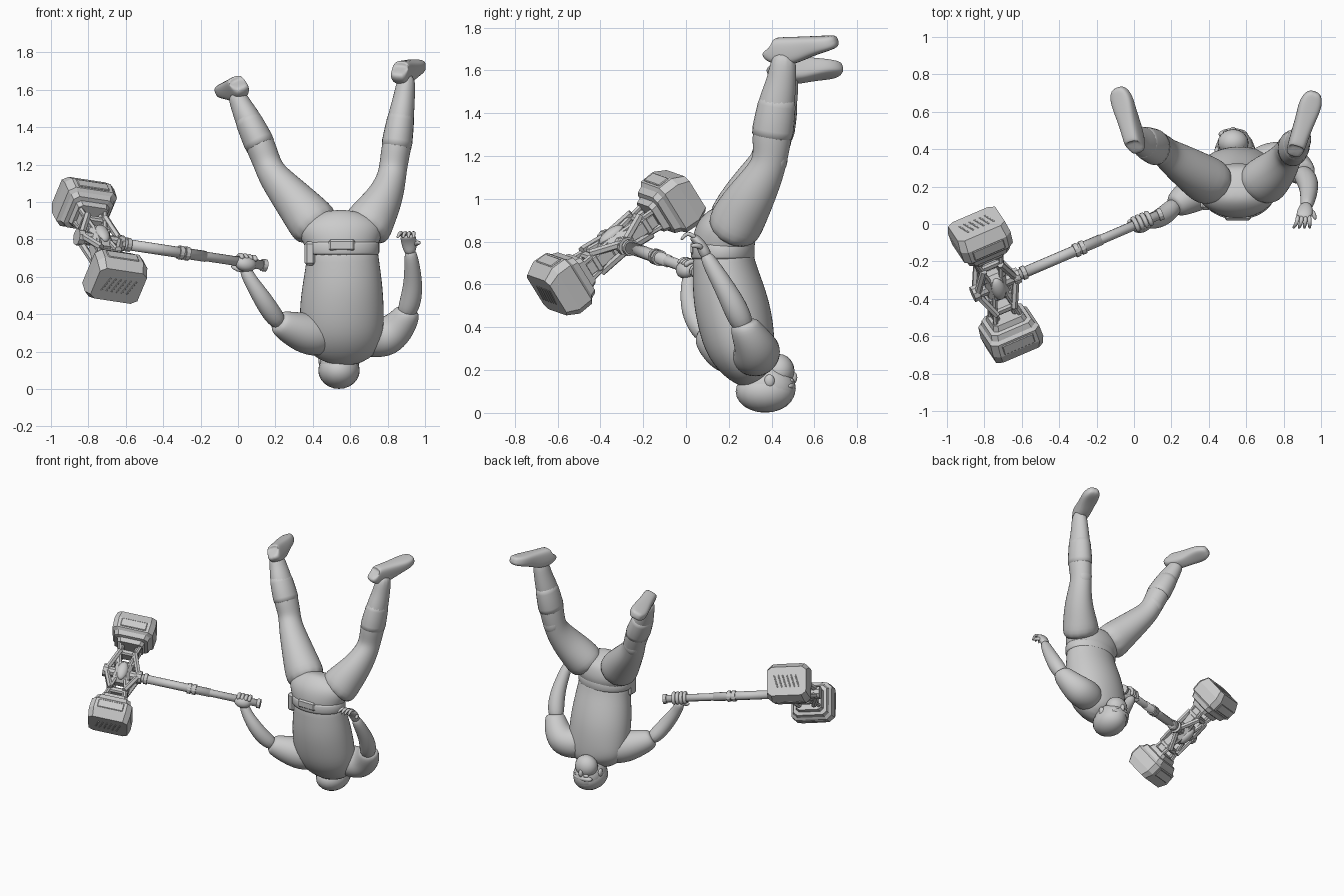
import bpy, bmesh, math
from mathutils import Vector, Matrix

old = bpy.data.objects.get("Cube")
if old:
    bpy.data.objects.remove(old, do_unlink=True)

grey = bpy.data.materials.new("plain grey")
grey.use_nodes = True
colour = (0.6, 0.6, 0.6, 1)
grey.diffuse_color = colour
grey.node_tree.nodes["Principled BSDF"].inputs["Base Color"].default_value = colour

X, Y, Z = Vector((1, 0, 0)), Vector((0, 1, 0)), Vector((0, 0, 1))


def finish(name, bm, smooth=True, matrix=None, subdivide=0, bevel=0):
    bmesh.ops.recalc_face_normals(bm, faces=bm.faces)
    mesh = bpy.data.meshes.new(name)
    for face in bm.faces:
        face.smooth = smooth
    bm.to_mesh(mesh)
    bm.free()
    mesh.materials.append(grey)
    obj = bpy.data.objects.new(name, mesh)
    bpy.context.collection.objects.link(obj)
    if matrix:
        obj.matrix_world = matrix
    if subdivide:
        mod = obj.modifiers.new("round", "SUBSURF")
        mod.levels = mod.render_levels = subdivide
    if bevel:
        mod = obj.modifiers.new("chamfer", "BEVEL")
        mod.width, mod.segments = bevel, 1
    return obj


def loft(name, rows, ref=X, sides=12, subdivide=2, power=1.0, smooth=True, matrix=None):
    """Skin elliptical rings; each row is x, y, z, radius along ref, other radius."""
    bm = bmesh.new()
    centres = [Vector(r[:3]) for r in rows]
    rings = []
    for i, row in enumerate(rows):
        tangent = (centres[min(i + 1, len(rows) - 1)] - centres[max(i - 1, 0)]).normalized()
        u = (ref - tangent * ref.dot(tangent)).normalized()
        v = tangent.cross(u)
        ring = []
        for k in range(sides):
            angle = math.tau * (k + 0.5) / sides
            c, s = math.cos(angle), math.sin(angle)
            c, s = math.copysign(abs(c) ** power, c), math.copysign(abs(s) ** power, s)
            ring.append(bm.verts.new(centres[i] + u * c * row[3] + v * s * row[-1]))
        rings.append(ring)
    for a, b in zip(rings, rings[1:]):
        for k in range(sides):
            j = (k + 1) % sides
            bm.faces.new((a[k], a[j], b[j], b[k]))
    bm.faces.new(rings[0][::-1])
    bm.faces.new(rings[-1])
    return finish(name, bm, smooth, matrix, subdivide)


def rod(name, a, b, radius, sides=8, matrix=None, smooth=False):
    ref = X if abs((Vector(b) - Vector(a)).normalized().x) < 0.8 else Z
    return loft(name, [(*a, radius), (*b, radius)], ref, sides, 0, 1, smooth, matrix)


def ball(name, centre, radii, matrix=None):
    bm = bmesh.new()
    bmesh.ops.create_uvsphere(bm, u_segments=20, v_segments=12, radius=1)
    bmesh.ops.scale(bm, vec=radii, verts=bm.verts)
    bmesh.ops.translate(bm, vec=centre, verts=bm.verts)
    return finish(name, bm, True, matrix)


def box(name, centre, size, matrix=None, bevel=0.01):
    bm = bmesh.new()
    bmesh.ops.create_cube(bm, size=1)
    bmesh.ops.scale(bm, vec=size, verts=bm.verts)
    bmesh.ops.translate(bm, vec=centre, verts=bm.verts)
    return finish(name, bm, False, matrix, 0, bevel)


# Torso, pelvis and jacket hem
loft("torso", [(.54, .35, .16, .1, .08), (.55, .31, .21, .21, .13), (.555, .255, .31, .235, .175),
               (.555, .225, .45, .235, .185), (.56, .195, .58, .22, .175), (.56, .175, .70, .2, .15),
               (.555, .17, .79, .195, .145)])
loft("pelvis", [(.555, .17, .72, .19, .14), (.555, .17, .77, .205, .15), (.55, .185, .84, .24, .155),
                (.55, .205, .9, .21, .125), (.55, .22, .945, .09, .08)])
loft("jacket_hem", [(.555, .172, z, .203, .15) for z in (.715, .72, .785, .79)], sides=24, subdivide=1)
box("side_pouch", (.385, .12, .725), (.06, .09, .13), bevel=.015)
box("back_pouch", (.555, .03, .77), (.14, .02, .06))

# Head hangs below the shoulders, facing the back
loft("neck", [(.55, .29, .28, .09), (.545, .33, .2, .085), (.54, .37, .12, .075)])
ball("skull", (.54, .375, .115), (.106, .138, .113))
ball("hair_cap", (.54, .37, .1), (.111, .138, .099))
ball("jaw", (.53, .435, .195), (.082, .072, .08))
ball("nose", (.53, .502, .165), (.016, .018, .028))
ball("brow", (.53, .48, .125), (.078, .032, .022))
for side in (-1, 1):
    ball("ear", (.54 + side * .096, .39, .15), (.014, .024, .03))
    ball("eye", (.53 + side * .034, .49, .15), (.02, .014, .012))

# Legs share thicknesses along their length
leg_radii = [(.155, .135), (.13, .133), (.102, .115), (.082, .092), (.077, .083),
             (.083, .097), (.078, .092), (.071, .086), (.058, .068), (.05, .06)]
leg_paths = {
    "left": [(.66, .2, .82), (.72, .25, .92), (.785, .31, 1.02), (.82, .37, 1.12), (.83, .395, 1.19),
             (.845, .4, 1.28), (.86, .41, 1.38), (.875, .43, 1.48), (.89, .45, 1.57), (.905, .46, 1.69)],
    "right": [(.45, .2, .83), (.36, .25, .94), (.255, .32, 1.06), (.18, .37, 1.15), (.155, .395, 1.21),
              (.125, .405, 1.29), (.085, .42, 1.38), (.045, .44, 1.46), (.015, .46, 1.52), (-.015, .47, 1.59)]}
for name, path in leg_paths.items():
    loft(name + "_leg", [(*p, *r) for p, r in zip(path, leg_radii)])
    ball(name + "_knee_pad", Vector(path[4]) + Y * .035, (.06, .045, .075))
    # trouser cuff above the boot
    hem, top = Vector(path[7]), Vector(path[5])
    loft(name + "_cuff", [(*top, .084, .1), (*top.lerp(hem, .1), .088, .104),
                          (*top.lerp(hem, .9), .075, .092), (*hem, .07, .085)], subdivide=1)


# Boots: flat sole on top, toes to the back
def boot(name, heel, toe, up):
    heel, toe, up = Vector(heel), Vector(toe), Vector(up).normalized()
    ahead = (toe - heel).normalized()
    rows = []
    for along, width, height in ((-.012, .04, .1), (-.008, .047, .12), (.05, .05, .135), (.11, .052, .13),
                                 (.17, .056, .105), (.24, .064, .082), (.29, .056, .07), (.325, .03, .05)):
        rows.append((*(heel + ahead * along - up * height / 2), width, height / 2))
    loft(name, rows, ahead.cross(up), power=.6)


boot("left_boot", (.87, .4, 1.755), (.97, .71, 1.765), (.1, 0, 1))
boot("right_boot", (-.02, .42, 1.675), (-.1, .73, 1.63), (-.42, 0, .9))

# Arms with padded sleeves
loft("left_sleeve", [(.64, .29, .29, .11), (.73, .33, .275, .115), (.8, .335, .28, .115), (.86, .315, .33, .095),
                     (.905, .275, .4, .075), (.91, .27, .43, .06)], Y)
loft("left_forearm", [(.89, .28, .38, .05), (.925, .24, .47, .062), (.937, .19, .57, .052),
                      (.93, .13, .67, .042), (.92, .085, .75, .032)], X)
loft("right_sleeve", [(.48, .27, .29, .12), (.38, .2, .29, .12), (.3, .15, .32, .1),
                      (.23, .105, .35, .075), (.21, .09, .365, .055)], Y)
loft("right_forearm", [(.23, .11, .34, .05), (.17, .05, .42, .055), (.12, .02, .5, .05),
                       (.06, .01, .59, .037), (.03, .02, .66, .034)], Y)

# Open left hand
loft("left_palm", [(.92, .1, .72, .03), (.917, .08, .77, .042, .027), (.91, .05, .81, .045, .024),
                   (.905, .025, .825, .035, .018)], X)
for i in range(4):
    x = .875 + i * .021
    tip = .85 + i * .03
    loft("left_finger", [(x, .05, .815, .012), (x, .015, .84, .012),
                         ((x + tip) / 2, -.005, .832, .011), (tip, -.025, .805, .007)], sides=8, subdivide=1)
loft("left_thumb", [(.94, .08, .77, .016), (.965, .05, .785, .014), (.97, .02, .78, .009)], sides=8, subdivide=1)

# Hammer frame: local x along the handle, z along the head
h_axis = Vector((-.91, -.39, .138)).normalized()
a_axis = Vector((-.245, .775, .583))
a_axis = (a_axis - h_axis * a_axis.dot(h_axis)).normalized()
n_axis = a_axis.cross(h_axis)
frame = Matrix((h_axis, n_axis, a_axis)).transposed().to_4x4()
frame.translation = (-.74, -.325, .795)

rod("handle", (-.97, 0, 0), (0, 0, 0), .026, 12, frame, True)
rod("handle_grip", (-.62, 0, 0), (-.14, 0, 0), .03, 12, frame, True)
for x, size in ((-.965, .034), (-.51, .038), (-.475, .038), (-.165, .038), (-.11, .045)):
    rod("handle_collar", (x - .012, 0, 0), (x + .012, 0, 0), size, 12, frame)

# Right fist around the handle
ball("right_fist", (-.855, 0, -.012), (.06, .042, .046), frame)
for i in range(4):
    x = -.9 + i * .026
    points = []
    for k in range(6):
        angle = -.6 + k * .75
        points.append((x, .04 * math.cos(angle), .04 * math.sin(angle), .014))
    loft("right_finger", points, X, 8, 1, matrix=frame)
loft("right_thumb", [(-.86, -.02, -.04, .018), (-.82, -.045, -.01, .016), (-.79, -.042, .015, .011)],
     Z, 8, 1, matrix=frame)

# Hub in the middle of the hammer head
box("hub_core", (0, 0, 0), (.12, .1, .17), frame, .025)
rod("hub_axle", (-.12, 0, 0), (.12, 0, 0), .036, 10, frame)
for side in (-1, 1):
    ball("hub_boss", (0, side * .045, 0), (.038, .03, .07), frame)
    rod("hub_knob", (side * .1, 0, 0), (side * .135, 0, 0), .045, 10, frame)
    for end in (-1, 1):
        box("hub_arm", (side * .055, 0, end * .13), (.035, .075, .16), frame)
        for face in (-1, 1):
            rod("strut", (side * .03, face * .035, end * .04), (side * .08, face * .045, end * .24), .014, 6, frame)
            rod("brace", (side * .11, face * .02, end * .01), (side * .05, face * .055, end * .15), .019, 6, frame)
    box("link_plate", (0, 0, side * .15), (.15, .09, .04), frame)

# Striking blocks: stepped boxes with trimmed corners and slotted outer faces
for end, label in ((1, "upper"), (-1, "lower")):
    steps = ((-.115, .6, .55), (-.085, .66, .62), (-.08, .8, .78), (-.05, .86, .86),
             (-.035, .97, .98), (.04, 1, 1), (.1, .94, .76))
    rows = [(0, 0, end * (.32 + out), .15 * h, .135 * n) for out, h, n in steps]
    loft(label + "_block", rows, X, 8, 0, .3, False, frame)
    for i in range(6):
        slat = frame @ Matrix.Translation((-.075 + i * .03, 0, end * .42)) @ Matrix.Rotation(.3, 4, "Z")
        box(label + "_slat", (0, 0, 0), (.008, .09, .006), slat, .002)
    for side in (-1, 1):
        box(label + "_side_plate", (0, side * .131, end * .325), (.18, .01, .06), frame, .004)
